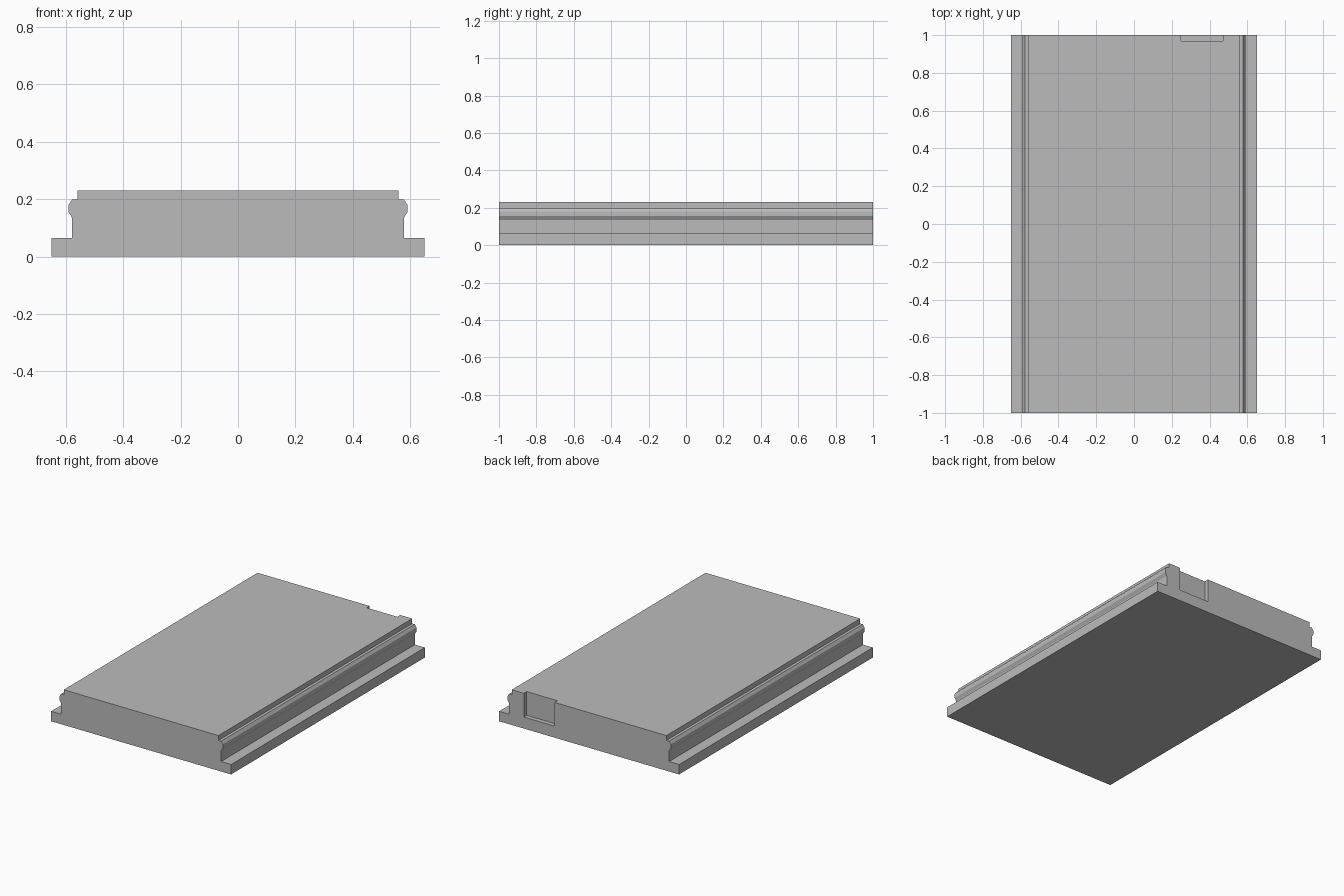
import bpy, bmesh

cube = bpy.data.objects.get("Cube")
if cube:
    bpy.data.objects.remove(cube, do_unlink=True)

# Single grey material
grey = bpy.data.materials.new("plain grey")
grey.use_nodes = True
colour = (0.5, 0.5, 0.5, 1)
grey.diffuse_color = colour
grey.node_tree.nodes["Principled BSDF"].inputs["Base Color"].default_value = colour


def extrude(name, outline, y0, y1):
    """Extrude an outline in x and z from y0 to y1."""
    bm = bmesh.new()
    face = bm.faces.new([bm.verts.new((x, y0, z)) for x, z in outline])
    made = bmesh.ops.extrude_face_region(bm, geom=[face])["geom"]
    moved = [v for v in made if isinstance(v, bmesh.types.BMVert)]
    bmesh.ops.translate(bm, verts=moved, vec=(0, y1 - y0, 0))
    bmesh.ops.recalc_face_normals(bm, faces=bm.faces)
    mesh = bpy.data.meshes.new(name)
    bm.to_mesh(mesh)
    bm.free()
    mesh.materials.append(grey)
    obj = bpy.data.objects.new(name, mesh)
    bpy.context.collection.objects.link(obj)
    return obj


# Rail block: base flange, web, rounded side bead and raised top, mirrored
half = [(0.65, 0), (0.65, 0.065), (0.578, 0.065), (0.578, 0.135), (0.59, 0.155),
        (0.59, 0.18), (0.578, 0.198), (0.559, 0.198), (0.559, 0.23)]
block = extrude("rail_block", half + [(-x, z) for x, z in reversed(half)], -1, 1)

# Shallow notch in the back end, open at the top
notch = extrude("notch_cutter",
                [(0.25, 0.075), (0.472, 0.075), (0.472, 0.3), (0.25, 0.3)], 0.97, 1.1)
notch.hide_render = True
notch.hide_viewport = True
notch.display_type = 'WIRE'

cut = block.modifiers.new("back notch", 'BOOLEAN')
cut.operation = 'DIFFERENCE'
cut.solver = 'EXACT'
cut.object = notch

# Bake the cut and remove the helper
notch.hide_viewport = False
bpy.context.view_layer.objects.active = block
bpy.ops.object.modifier_apply(modifier=cut.name)
bpy.data.objects.remove(notch, do_unlink=True)
